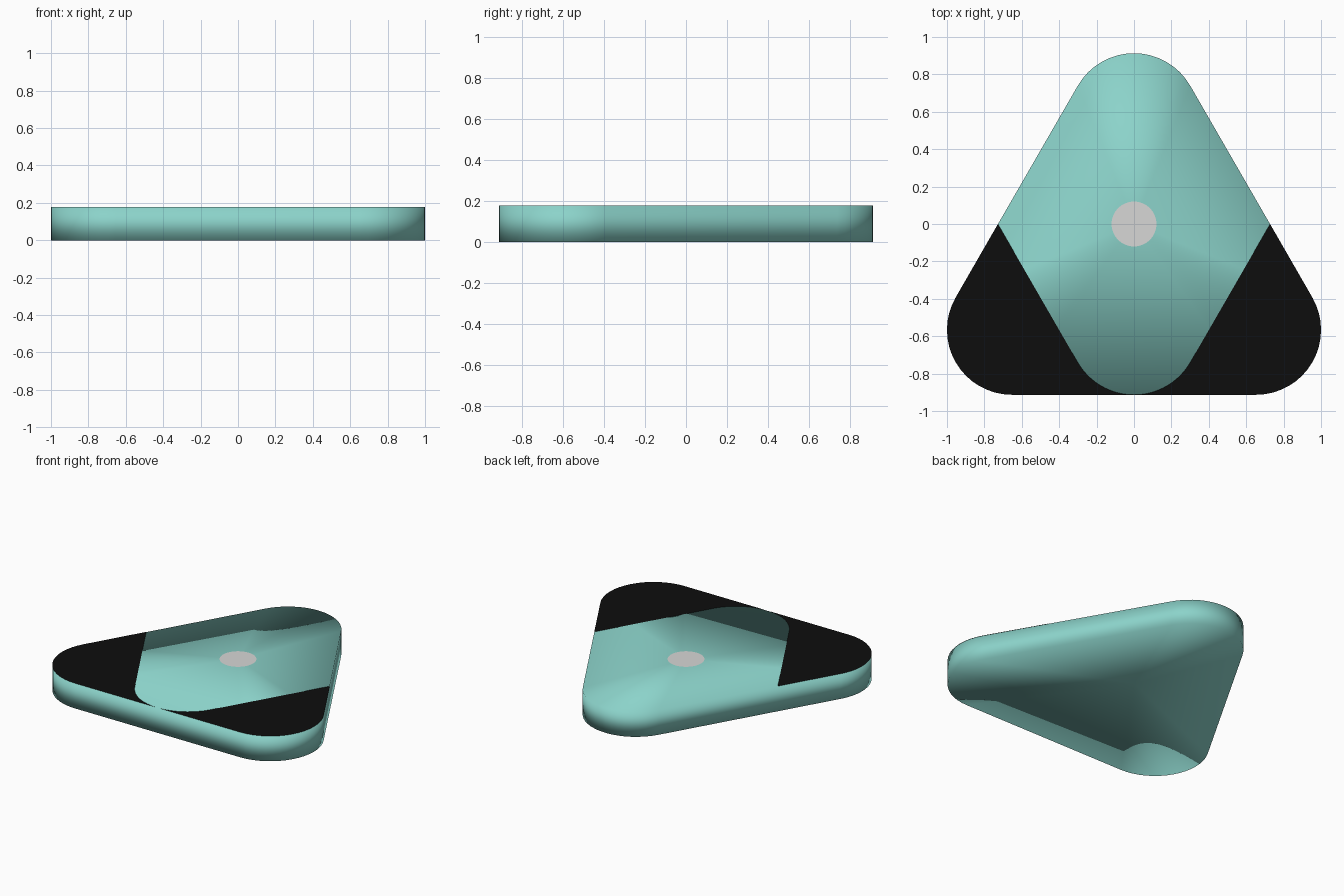
import bpy, math

if "Cube" in bpy.data.objects:
    bpy.data.objects.remove(bpy.data.objects["Cube"])

R = 0.347            # corner radius
CX, CY = 0.653, 0.566  # corner centres
BODY_H, TOP = 0.1785, 0.18


def material(name, rgb):
    m = bpy.data.materials.new(name)
    m.diffuse_color = (*rgb, 1.0)
    m.use_nodes = True
    m.node_tree.nodes["Principled BSDF"].inputs["Base Color"].default_value = m.diffuse_color
    return m


def arc(cx, cy, a0, a1, n=16, r=R):
    return [(cx + r * math.cos(math.radians(a0 + (a1 - a0) * i / n)),
             cy + r * math.sin(math.radians(a0 + (a1 - a0) * i / n))) for i in range(n + 1)]


def make(name, verts, faces, mat, smooth=False):
    me = bpy.data.meshes.new(name)
    me.from_pydata(verts, [], faces)
    me.materials.append(mat)
    for p in me.polygons:
        p.use_smooth = smooth
    ob = bpy.data.objects.new(name, me)
    bpy.context.collection.objects.link(ob)
    return ob


teal = material("teal", (0.26, 0.65, 0.59))
black = material("black", (0.004, 0.004, 0.004))
grey = material("light grey", (0.68, 0.68, 0.67))

# Rounded triangular body: softly shaded prism with fanned caps
outline = arc(0, CY, 30, 150) + arc(-CX, -CY, 150, 270) + arc(CX, -CY, 270, 390)
n = len(outline)
verts = [(x, y, 0) for x, y in outline] + [(x, y, BODY_H) for x, y in outline]
verts += [(0, 0, 0), (0, 0, BODY_H)]
faces = []
for i in range(n):
    j = (i + 1) % n
    faces += [(i, j, n + j, n + i), (j, i, 2 * n), (n + i, n + j, 2 * n + 1)]
make("body", verts, faces, teal, smooth=True)

# Black corner panels, cut along the upside-down body outline
tangent_x = R * math.cos(math.radians(30))
tangent_y = CY + R * 0.5
cross_x = tangent_x + tangent_y / math.sqrt(3)
panel = [(-cross_x, 0)] + arc(-CX, -CY, 150, 270) + arc(0, -CY, 270, 210)
for name, s in (("left_corner_panel", 1), ("right_corner_panel", -1)):
    loop = list(range(len(panel)))
    make(name, [(s * x, y, TOP) for x, y in panel], [loop if s > 0 else loop[::-1]], black)

# Round centre spot
spot = arc(0, 0, 0, 360, 48, 0.12)[:-1]
make("centre_spot", [(x, y, TOP) for x, y in spot], [list(range(len(spot)))], grey)
